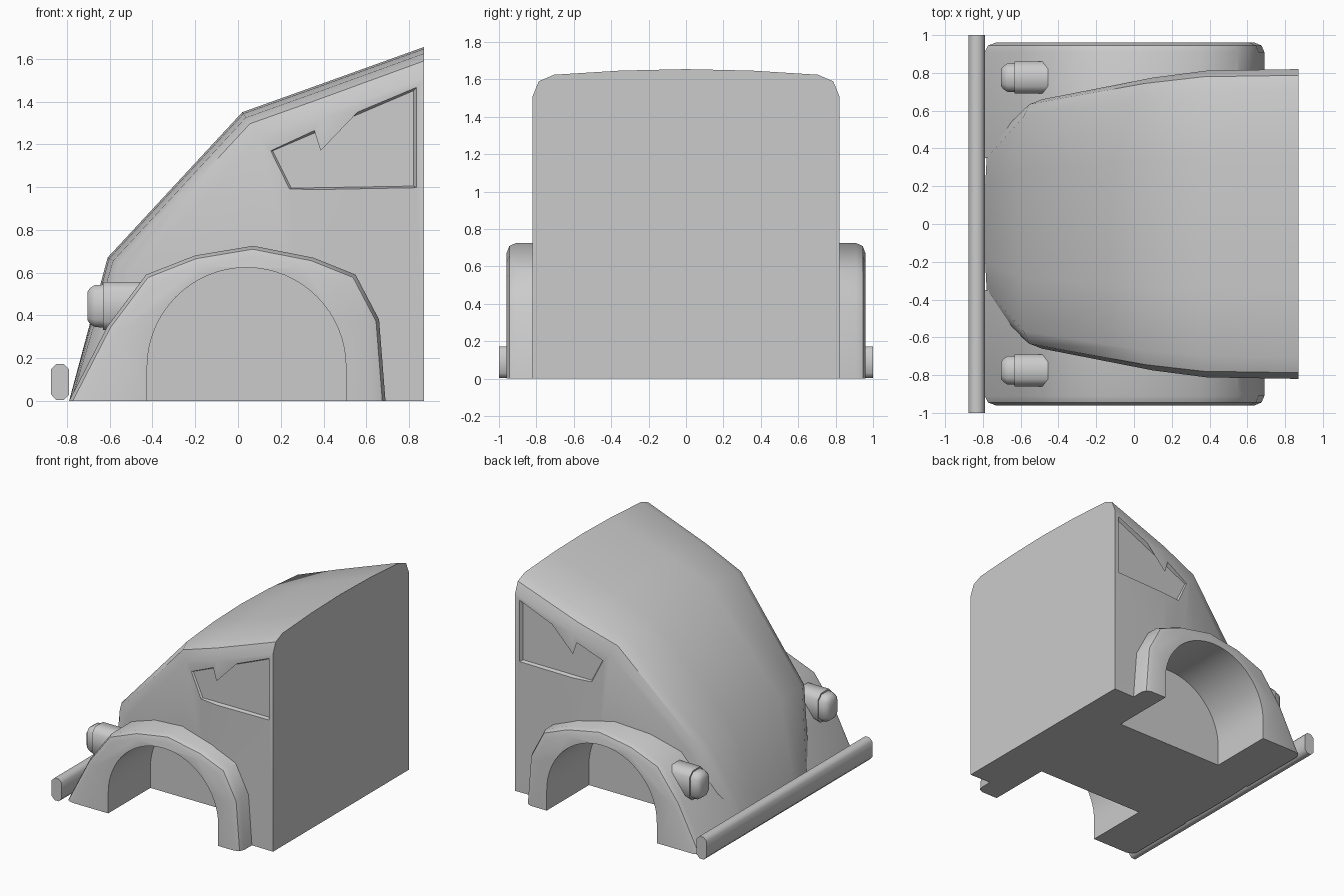
import bpy, bmesh, math

if "Cube" in bpy.data.objects:
    bpy.data.objects.remove(bpy.data.objects["Cube"])


def loft(name, rings):
    """Skin closed rings of equal length and cap both ends."""
    bm = bmesh.new()
    rows = [[bm.verts.new(p) for p in r] for r in rings]
    n = len(rows[0])
    for a, b in zip(rows, rows[1:]):
        for i in range(n):
            j = (i + 1) % n
            bm.faces.new((a[i], a[j], b[j], b[i]))
    bm.faces.new(rows[0])
    bm.faces.new(rows[-1][::-1])
    bmesh.ops.remove_doubles(bm, verts=bm.verts[:], dist=1e-4)
    bmesh.ops.recalc_face_normals(bm, faces=bm.faces[:])
    me = bpy.data.meshes.new(name)
    bm.to_mesh(me)
    bm.free()
    ob = bpy.data.objects.new(name, me)
    bpy.context.collection.objects.link(ob)
    return ob


def activate(ob):
    bpy.ops.object.select_all(action='DESELECT')
    ob.select_set(True)
    bpy.context.view_layer.objects.active = ob


def cut(ob, cutter):
    activate(ob)
    m = ob.modifiers.new("cut", 'BOOLEAN')
    m.operation = 'DIFFERENCE'
    m.solver = 'EXACT'
    m.object = cutter
    bpy.ops.object.modifier_apply(modifier=m.name)


def smooth(ob, angle=32):
    activate(ob)
    bpy.ops.object.shade_smooth_by_angle(angle=math.radians(angle))


# Body: cross-sections from the nose to the flat rear face
section = [(0, 0), (.43, .008), (.86, .03), (.96, .065), (1, .145)]
stations = [  # x, z, half width, inward direction
    (-.61, .67, .66, (.85, -.5)),
    (.02, 1.35, .775, (.55, -.83)),
    (.35, 1.468, .812, (.25, -.95)),
    (.87, 1.655, .82, (0, -1)),
]
halves = [[(-.79, 0, 0), (-.788, .2, 0), (-.78, .35, 0), (-.72, .47, 0), (-.6, .6, 0)]]
for x, z, w, (dx, dz) in stations:
    halves.append([(x + d * dx, f * w, z + d * dz) for f, d in section])
rings = []
for h in halves:
    h = h + [(h[-1][0], h[-1][1], 0)]
    rings.append([(x, -y, z) for x, y, z in h[:0:-1]] + h)
body = loft("body", rings)

# Side profiles
fender_profile = [(-.79, 0), (-.61, .35), (-.43, .59), (-.2, .68), (.07, .725),
                  (.35, .67), (.55, .59), (.66, .38), (.69, 0)]
fender_rings = [(.35, 0), (.91, 0), (.945, .016), (.96, .055)]
arch = [(.04 + .465 * math.cos(math.pi * i / 32), .158 + .465 * math.sin(math.pi * i / 32))
        for i in range(33)]
arch = [(.505, -.1)] + arch + [(-.425, -.1)]
window = [(.15, 1.17), (.83, 1.46), (.83, 1.0), (.24, .99)]


def lamp_ring(x, y, hw, hh):
    c = .45 * hw
    pts = [(hw, hh - c), (hw - c, hh), (c - hw, hh), (-hw, hh - c),
           (-hw, c - hh), (c - hw, -hh), (hw - c, -hh), (hw, c - hh)]
    return [(x, y + a, .443 + b) for a, b in pts]


for s, side in ((-1, "right"), (1, "left")):
    # Fender with rounded outer rim
    fender = loft("fender_" + side, [
        [(x * (1 - d / .74), s * y, z * (1 - d / .725)) for x, z in fender_profile]
        for y, d in fender_rings])

    # Wheel well
    well = loft("well_cutter", [[(x, s * y, z) for x, z in arch] for y in (.45, 1.1)])
    cut(body, well)
    cut(fender, well)

    # Recessed side window
    glass = []
    for y, k in ((-.018, .97), (.012, 1.03)):
        glass.append([(.56 + (x - .56) * k,
                       s * (.812 + y - .1 * max(0, .38 - x)),
                       1.15 + (z - 1.15) * k) for x, z in window])
    pane = loft("window_cutter", glass)
    cut(body, pane)
    for c in (well, pane):
        bpy.data.objects.remove(c)
    smooth(fender, 40)

    # Headlight housing and lens
    y = s * .775
    smooth(loft("headlight_housing_" + side,
                [lamp_ring(-.632, y, .085, .112), lamp_ring(-.43, y, .085, .112)]), 50)
    smooth(loft("headlight_lens_" + side,
                [lamp_ring(-.6, y, .077, .102), lamp_ring(-.67, y, .075, .098),
                 lamp_ring(-.692, y, .06, .085), lamp_ring(-.705, y, .045, .065)]), 50)

smooth(body)

# Bumper bar with chamfered section
bar = [(-.875, .03), (-.85, .003), (-.815, .003), (-.79, .03),
       (-.79, .148), (-.815, .173), (-.85, .173), (-.875, .148)]
smooth(loft("bumper", [[(x, y, z) for x, z in bar] for y in (-1, 1)]), 50)
